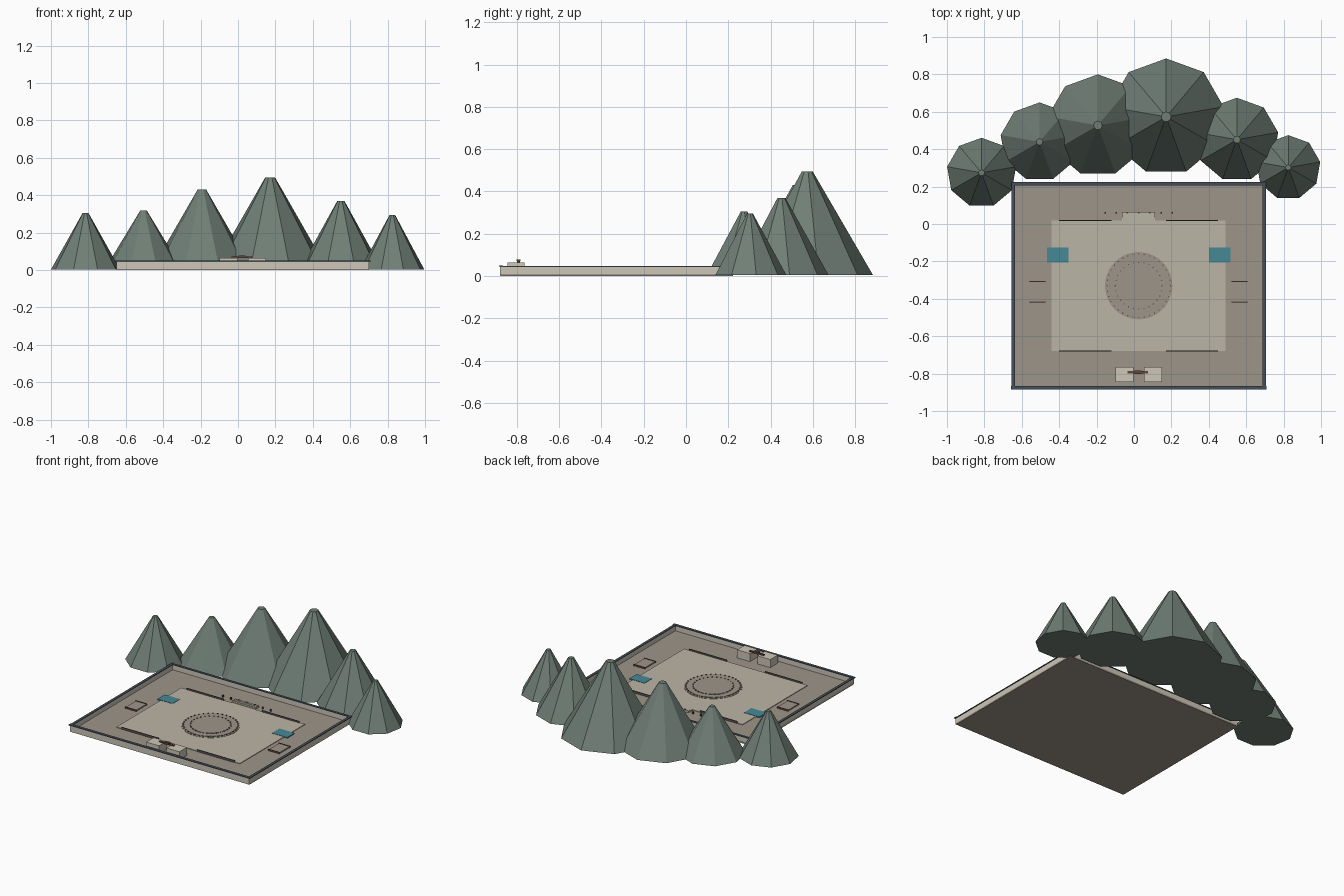
import bpy, bmesh, math
from mathutils import Matrix, Vector

if "Cube" in bpy.data.objects:
    bpy.data.objects.remove(bpy.data.objects["Cube"])


def mat(name, r, g, b):
    m = bpy.data.materials.new(name)
    m.diffuse_color = (r, g, b, 1)
    m.use_nodes = True
    m.node_tree.nodes["Principled BSDF"].inputs["Base Color"].default_value = m.diffuse_color
    return m


HILL = mat("hill_green", .16, .21, .18)
EARTH = mat("earth", .34, .30, .25)
PAVING = mat("paving", .50, .46, .38)
CREAM = mat("plaster", .62, .57, .48)
SLATE = mat("slate", .06, .08, .10)
WATER = mat("water", .06, .25, .30)
WOOD = mat("wood", .13, .06, .04)
DARK = mat("dark_stone", .10, .09, .08)


def finish(name, bm, material):
    me = bpy.data.meshes.new(name)
    bm.to_mesh(me)
    bm.free()
    me.materials.append(material)
    ob = bpy.data.objects.new(name, me)
    bpy.context.collection.objects.link(ob)
    return ob


def boxes(name, material, *bounds):
    """Each bound is (x0, x1, y0, y1, z0, z1)."""
    bm = bmesh.new()
    for x0, x1, y0, y1, z0, z1 in bounds:
        c = Vector((x0 + x1, y0 + y1, z0 + z1)) / 2
        bmesh.ops.create_cube(bm, size=1, matrix=Matrix.Translation(c)
                              @ Matrix.Diagonal((x1 - x0, y1 - y0, z1 - z0, 1)))
    return finish(name, bm, material)


def cone(name, material, x, y, z0, z1, r0, r1, sides):
    bm = bmesh.new()
    bmesh.ops.create_cone(bm, cap_ends=True, segments=sides, radius1=r0, radius2=r1,
                          depth=z1 - z0, matrix=Matrix.Translation((x, y, (z0 + z1) / 2)))
    return finish(name, bm, material)


CX = .025  # symmetry line of the courtyard


def both(x0, x1, *rest):
    """A box and its mirror image across the courtyard axis."""
    return (x0, x1, *rest), (2 * CX - x1, 2 * CX - x0, *rest)


# Nine-sided hills in an arc behind the courtyard
for i, (x, y, r, h) in enumerate([(-.815, .274, .187, .305), (-.505, .439, .211, .318),
                                  (-.193, .527, .273, .43), (.172, .573, .312, .495),
                                  (.55, .451, .224, .37), (.825, .302, .173, .295)]):
    cone(f"hill_{i + 1}", HILL, x, y, .004, h, r, r * .085, 9)

# Ground slab and paved court
boxes("ground_slab", EARTH, (-.65, .70, -.877, .222, 0, .01))
boxes("paved_court", PAVING, (-.44, .49, -.68, .02, .01, .014))

# Perimeter walls with slate coping
boxes("side_walls", CREAM, *both(-.65, -.64, -.875, .22, .003, .043))
boxes("back_wall", CREAM, (-.65, .70, .21, .22, .003, .043))
boxes("front_wall", CREAM, (-.65, .70, -.88, -.87, .003, .044))
boxes("side_coping", SLATE, *both(-.655, -.637, -.877, .224, .043, .048))
boxes("back_coping", SLATE, (-.655, .705, .207, .224, .043, .048))
boxes("front_coping", SLATE, (-.658, .708, -.885, -.866, .044, .05))

# Gatehouse: two blocks joined by a timber bar
boxes("gate_blocks", CREAM, *both(-.10, -.003, -.845, -.765, .01, .065))
boxes("gate_beam", WOOD, (-.035, .075, -.80, -.786, .063, .071))
boxes("gate_ridge", WOOD, (.003, .04, -.803, -.783, .071, .078))

# Round tiered platform with rings of studs
cone("round_platform", EARTH, CX, -.33, .013, .016, .18, .18, 48)
cone("middle_tier", EARTH, CX, -.33, .016, .018, .165, .165, 48)
cone("top_tier", EARTH, CX, -.33, .018, .020, .125, .125, 48)
studs = []
for radius, count, z in ((.17, 36, .016), (.125, 28, .018)):
    for k in range(count):
        a = math.tau * k / count
        x, y = CX + radius * math.cos(a), -.33 + radius * math.sin(a)
        studs.append((x - .003, x + .003, y - .003, y + .003, z, z + .005))
boxes("platform_studs", DARK, *studs)

# Pools
boxes("pools", WATER, *both(-.465, -.35, -.205, -.125, .01, .016))

# Stepped dais and its row of posts
boxes("dais_steps", PAVING, *[(-.065, .112, .008 + .014 * k, .065, .01, .014 + .003 * k)
                              for k in range(4)])
boxes("dais_posts", DARK, *[(x - .004, x + .004, .056, .064, .01, .026)
                            for x in [CX + .06 * k for k in range(-3, 4)]])

# Low thin parapets along front and back edges of the court
for name, y in (("front_parapet", -.68), ("back_parapet", .018)):
    boxes(name, DARK, *both(-.40, -.12, y - .003, y + .003, .01, .024))

# Side benches with timber edges
boxes("side_benches", EARTH, *both(-.555, -.475, -.415, -.307, .01, .018))
boxes("bench_rails", WOOD, *both(-.558, -.472, -.309, -.304, .01, .021),
      *both(-.558, -.472, -.420, -.415, .01, .021))
